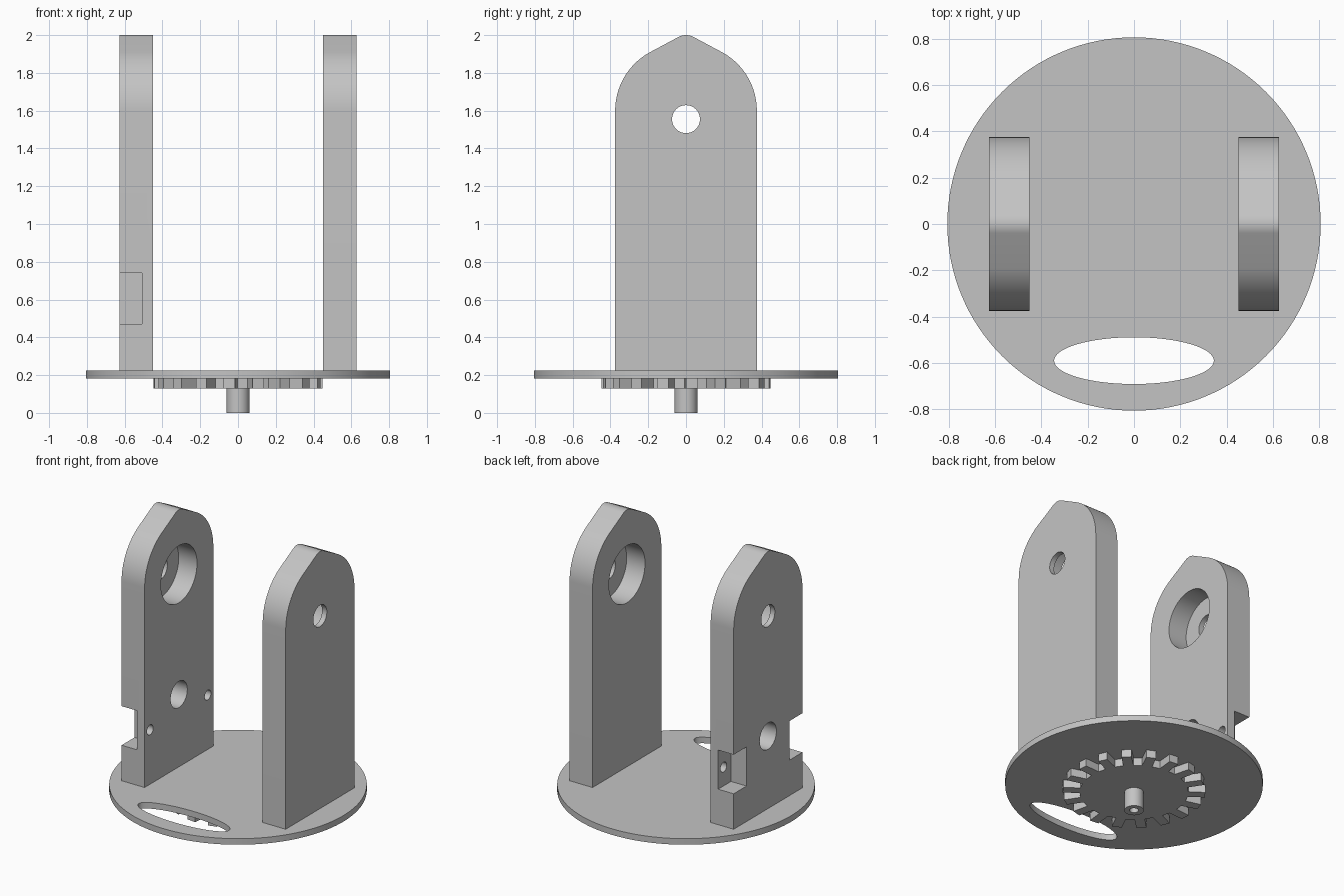
import bpy, bmesh
from math import sin, cos, pi, radians
from mathutils import Matrix, Vector

cube = bpy.data.objects.get("Cube")
if cube:
    bpy.data.objects.remove(cube, do_unlink=True)

grey = bpy.data.materials.new("plain grey")
grey.use_nodes = True
colour = (0.55, 0.55, 0.55, 1)
grey.diffuse_color = colour
grey.node_tree.nodes["Principled BSDF"].inputs["Base Color"].default_value = colour

AXIS_X = Matrix(((0, 0, 1), (1, 0, 0), (0, 1, 0))).to_4x4()  # profile (y, z) pushed along x


def prism(name, points, start, end, turn=Matrix()):
    """Extrude a closed 2D profile from start to end, along z unless turned."""
    bm = bmesh.new()
    face = bm.faces.new([bm.verts.new((u, v, start)) for u, v in points])
    grown = bmesh.ops.extrude_face_region(bm, geom=[face])["geom"]
    bmesh.ops.translate(bm, vec=Vector((0, 0, end - start)),
                        verts=[g for g in grown if isinstance(g, bmesh.types.BMVert)])
    bmesh.ops.transform(bm, matrix=turn, verts=bm.verts)
    bmesh.ops.recalc_face_normals(bm, faces=bm.faces)
    mesh = bpy.data.meshes.new(name)
    bm.to_mesh(mesh)
    bm.free()
    mesh.materials.append(grey)
    obj = bpy.data.objects.new(name, mesh)
    bpy.context.collection.objects.link(obj)
    return obj


def arc(u, v, ru, rv, a, b, steps):
    return [(u + ru * cos(radians(a + (b - a) * i / steps)),
             v + rv * sin(radians(a + (b - a) * i / steps))) for i in range(steps + 1)]


def ellipse(u, v, ru, rv, sides=48):
    return arc(u, v, ru, rv, 0, 360, sides)[:-1]


def rectangle(u0, u1, v0, v1):
    return [(u0, v0), (u1, v0), (u1, v1), (u0, v1)]


def activate(obj):
    bpy.ops.object.select_all(action='DESELECT')
    obj.select_set(True)
    bpy.context.view_layer.objects.active = obj


def cut(obj, cutters):
    activate(obj)
    for cutter in cutters:
        mod = obj.modifiers.new("cut", 'BOOLEAN')
        mod.operation = 'DIFFERENCE'
        mod.solver = 'EXACT'
        mod.object = cutter
        bpy.ops.object.modifier_apply(modifier=mod.name)
        bpy.data.objects.remove(cutter, do_unlink=True)


def smooth(obj, angle=25):
    activate(obj)
    bpy.ops.object.shade_smooth_by_angle(angle=radians(angle))


# Base disc with an oval slot near the front
DISC_LOW, DISC_TOP = 0.183, 0.225
disc = prism("base_disc", ellipse(0, 0, 0.806, 0.806, 128), DISC_LOW, DISC_TOP)
cut(disc, [prism("slot_cutter", ellipse(0, -0.59, 0.345, 0.101, 64), 0.1, 0.3)])
smooth(disc)

# Gear under the disc
TEETH = 18
gear_points = []
for i in range(TEETH):
    middle = 360 / TEETH * i + 4
    for radius, offset in ((0.34, -5.5), (0.447, -4), (0.447, 4), (0.34, 5.5)):
        a = radians(middle + offset)
        gear_points.append((radius * cos(a), radius * sin(a)))
gear = prism("drive_gear", gear_points, 0.13, DISC_LOW)

# Hollow shaft
shaft = prism("shaft", ellipse(0, 0, 0.061, 0.061), 0, 0.13)
cut(shaft, [prism("bore_cutter", ellipse(0, 0, 0.028, 0.028, 32), -0.05, 0.12)])
smooth(shaft)

# Upright arms: rounded shoulders, sloping sides and a small rounded tip
half = arc(0.023, 1.6, 0.352, 0.352, 0, 62, 20) + arc(0, 1.915, 0.085, 0.085, 62, 90, 6)
arm_profile = [(0.375, DISC_TOP)] + half + [(-y, z) for y, z in reversed(half[:-1])]
arm_profile.append((-0.375, DISC_TOP))
INNER, OUTER, PIVOT = 0.451, 0.627, 1.555


def span(side, near, far):
    return sorted((side * near, side * far))


for side, name in ((1, "left_arm"), (-1, "right_arm")):
    arm = prism(name, arm_profile, *span(side, INNER, OUTER), AXIS_X)
    # Pivot hole and the bearing seat on the inner face
    cutters = [
        prism("seat_cutter", ellipse(0, PIVOT, 0.197, 0.197, 64),
              *span(side, INNER - 0.1, INNER + 0.14), AXIS_X),
        prism("pivot_cutter", ellipse(0, PIVOT, 0.074, 0.074),
              *span(side, INNER - 0.1, OUTER + 0.1), AXIS_X)]
    if side < 0:
        # Motor opening, corner notches and their screw holes
        cutters.append(prism("motor_cutter", ellipse(0, 0.725, 0.091, 0.091),
                             *span(side, INNER - 0.1, OUTER + 0.1), AXIS_X))
        for edge in (-1, 1):
            cutters.append(prism("notch_cutter",
                                 rectangle(*span(edge, 0.235, 0.5), 0.47, 0.74),
                                 *span(side, 0.508, OUTER + 0.1), AXIS_X))
            cutters.append(prism("screw_cutter", ellipse(edge * 0.315, 0.6, 0.034, 0.034, 32),
                                 *span(side, INNER - 0.1, OUTER + 0.1), AXIS_X))
    cut(arm, cutters)
    smooth(arm)
